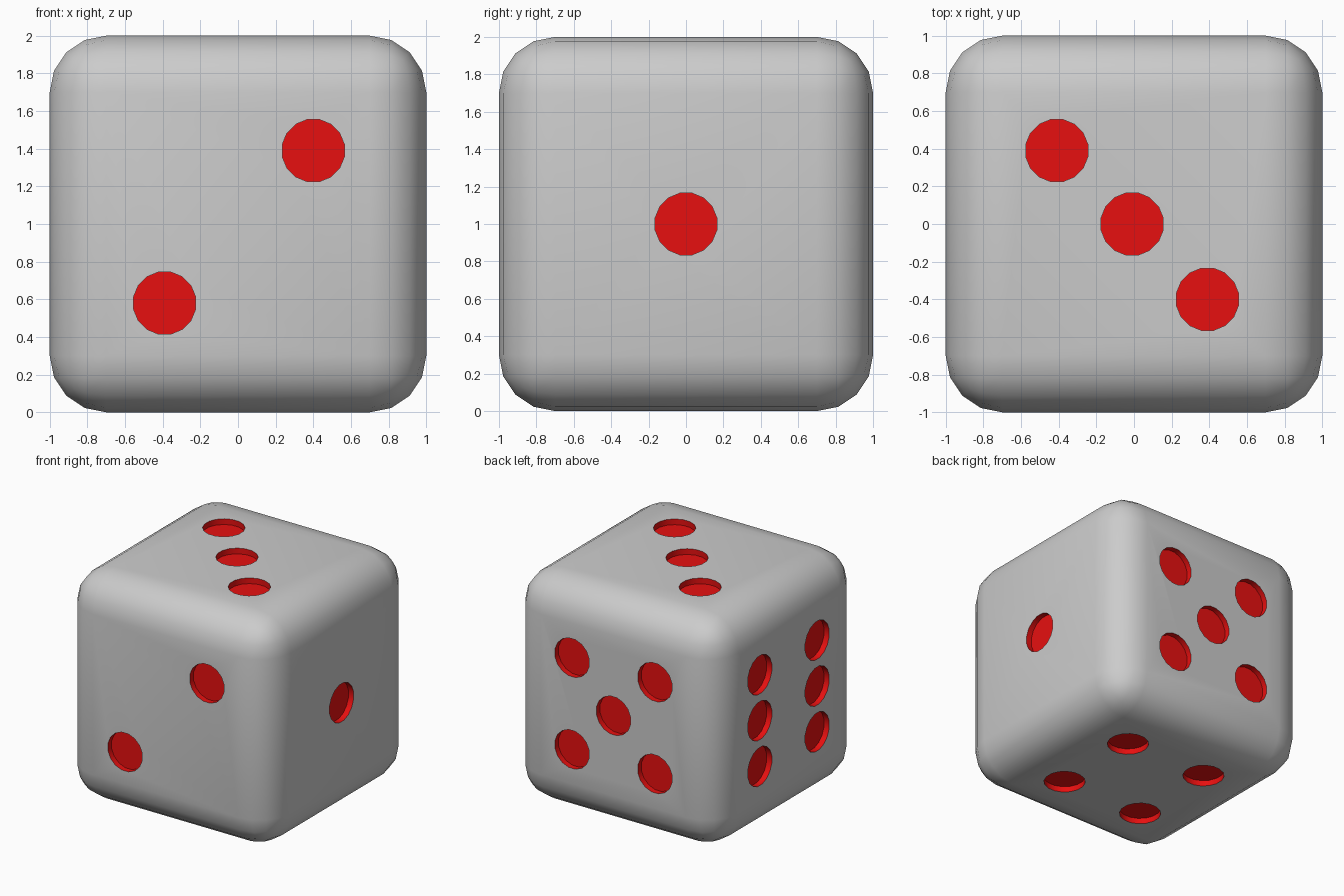
import bpy, bmesh, math
from mathutils import Vector, Matrix

if "Cube" in bpy.data.objects:
    bpy.data.objects.remove(bpy.data.objects["Cube"])

RADIUS, DEPTH = 0.168, 0.05

grey = bpy.data.materials.new("body_grey")
red = bpy.data.materials.new("pip_red")
red.diffuse_color = (0.8, 0.005, 0.005, 1)
red.use_nodes = True
red.node_tree.nodes["Principled BSDF"].inputs["Base Color"].default_value = red.diffuse_color

# rounded cube body
bm = bmesh.new()
bmesh.ops.create_cube(bm, size=2, matrix=Matrix.Translation((0, 0, 1)))
bmesh.ops.bevel(bm, geom=bm.edges[:], offset=0.3, segments=4, profile=0.5, affect='EDGES')
mesh = bpy.data.meshes.new("die_body")
bm.to_mesh(mesh)
bm.free()
body = bpy.data.objects.new("die_body", mesh)
bpy.context.collection.objects.link(body)
mesh.materials.append(grey)

# pip layouts: face normal, in-plane right and up axes, positions
X, Y, Z = Vector((1, 0, 0)), Vector((0, 1, 0)), Vector((0, 0, 1))
a = 0.4
corners = [(i, j) for i in (-a, a) for j in (-a, a)]
faces = [
    (X, Y, Z, [(0, 0)]),
    (-Y, X, Z, [(a, 0.39), (-0.39, -0.42)]),
    (Z, X, Y, [(-0.41, 0.39), (-0.01, 0), (0.39, -a)]),
    (-Z, X, Y, corners),
    (Y, X, Z, corners + [(0, 0)]),
    (-X, Y, Z, [(i, j) for i in (-0.38, 0.41) for j in (-a, 0, a)]),
]

# short cylinders that cut the round recesses
bm = bmesh.new()
for n, u, v, spots in faces:
    turn = n.to_track_quat('Z', 'Y').to_matrix().to_4x4()
    for s, t in spots:
        mat = Matrix.Translation(Z + n + u * s + v * t) @ turn @ Matrix.Rotation(math.pi / 16, 4, 'Z')
        bmesh.ops.create_cone(bm, cap_ends=True, segments=16, radius1=RADIUS,
                              radius2=RADIUS, depth=2 * DEPTH, matrix=mat)
cut_mesh = bpy.data.meshes.new("pip_cutter")
bm.to_mesh(cut_mesh)
bm.free()
cut_mesh.materials.append(red)
cutter = bpy.data.objects.new("pip_cutter", cut_mesh)
bpy.context.collection.objects.link(cutter)
cutter.hide_render = True

# cut the pips, keeping their red surfaces
mod = body.modifiers.new("pips", 'BOOLEAN')
mod.operation = 'DIFFERENCE'
mod.solver = 'EXACT'
mod.material_mode = 'TRANSFER'
mod.object = cutter
bpy.context.view_layer.objects.active = body
body.select_set(True)
bpy.ops.object.modifier_apply(modifier=mod.name)
bpy.data.objects.remove(cutter)
bpy.ops.object.shade_smooth_by_angle(angle=math.radians(30))
